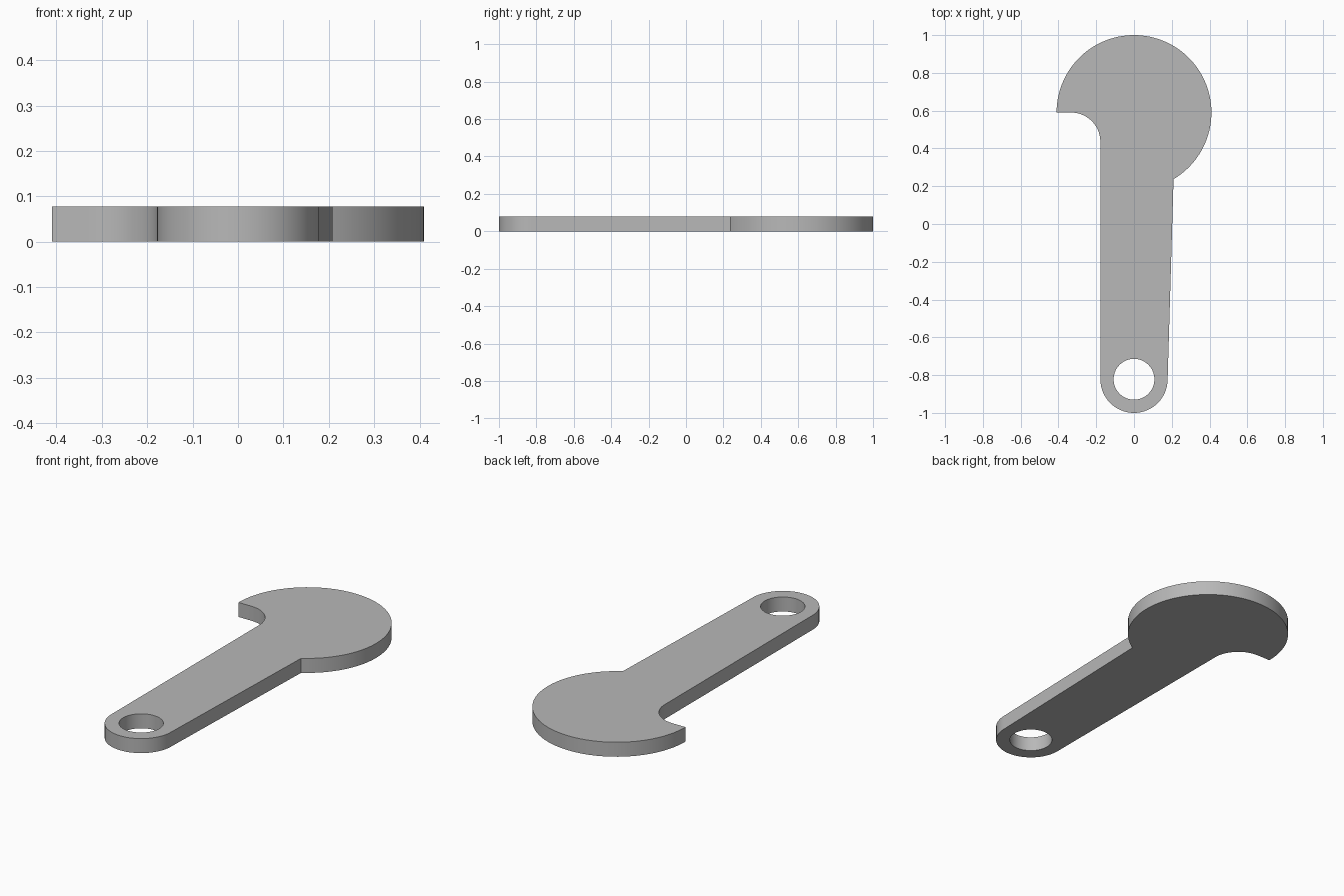
import bpy, bmesh
from math import radians, sin, cos, atan2, pi

cube = bpy.data.objects.get("Cube")
if cube:
    bpy.data.objects.remove(cube)

THICKNESS = 0.078
HEAD_Y, HEAD_R = 0.59, 0.41
EYE_Y, END_R, HOLE_R = -0.822, 0.178, 0.108
FILLET_R = 0.155


def arc(cx, cy, r, start, end, steps):
    """Points along an arc, angles in radians."""
    angles = [start + (end - start) * i / steps for i in range(steps + 1)]
    return [(cx + r * cos(a), cy + r * sin(a)) for a in angles]


def add_loop(bm, points):
    verts = [bm.verts.new((x, y, 0)) for x, y in points]
    return [bm.edges.new((v, verts[(i + 1) % len(verts)])) for i, v in enumerate(verts)]


# Plain grey metal
metal = bpy.data.materials.new("grey metal")
metal.use_nodes = True
grey = (0.48, 0.48, 0.48, 1)
metal.diffuse_color = grey
metal.node_tree.nodes["Principled BSDF"].inputs["Base Color"].default_value = grey

# Outline: round head, rounded handle end, hook fillet
neck_angle = atan2(0.24 - HEAD_Y, 0.208)
outline = arc(0, HEAD_Y, HEAD_R, pi, neck_angle, 80)
outline += arc(0, EYE_Y, END_R, 0, -pi, 48)
outline += arc(-END_R - FILLET_R, HEAD_Y - FILLET_R, FILLET_R, 0, pi / 2, 24)

# Hanging hole in the handle
hole = arc(0, EYE_Y, HOLE_R, 0, 2 * pi, 64)[:-1]

# Fill the profile and extrude it to a plate
bm = bmesh.new()
edges = add_loop(bm, outline) + add_loop(bm, hole)
bmesh.ops.triangle_fill(bm, use_beauty=True, use_dissolve=False, edges=edges)
top = bmesh.ops.extrude_face_region(bm, geom=bm.faces[:])
top_verts = [g for g in top["geom"] if isinstance(g, bmesh.types.BMVert)]
bmesh.ops.translate(bm, verts=top_verts, vec=(0, 0, THICKNESS))
bmesh.ops.recalc_face_normals(bm, faces=bm.faces[:])

mesh = bpy.data.meshes.new("wrench_plate")
bm.to_mesh(mesh)
bm.free()
mesh.materials.append(metal)
plate = bpy.data.objects.new("wrench_plate", mesh)
bpy.context.collection.objects.link(plate)

bpy.ops.object.select_all(action='DESELECT')
plate.select_set(True)
bpy.context.view_layer.objects.active = plate
bpy.ops.object.shade_smooth_by_angle(angle=radians(25))
